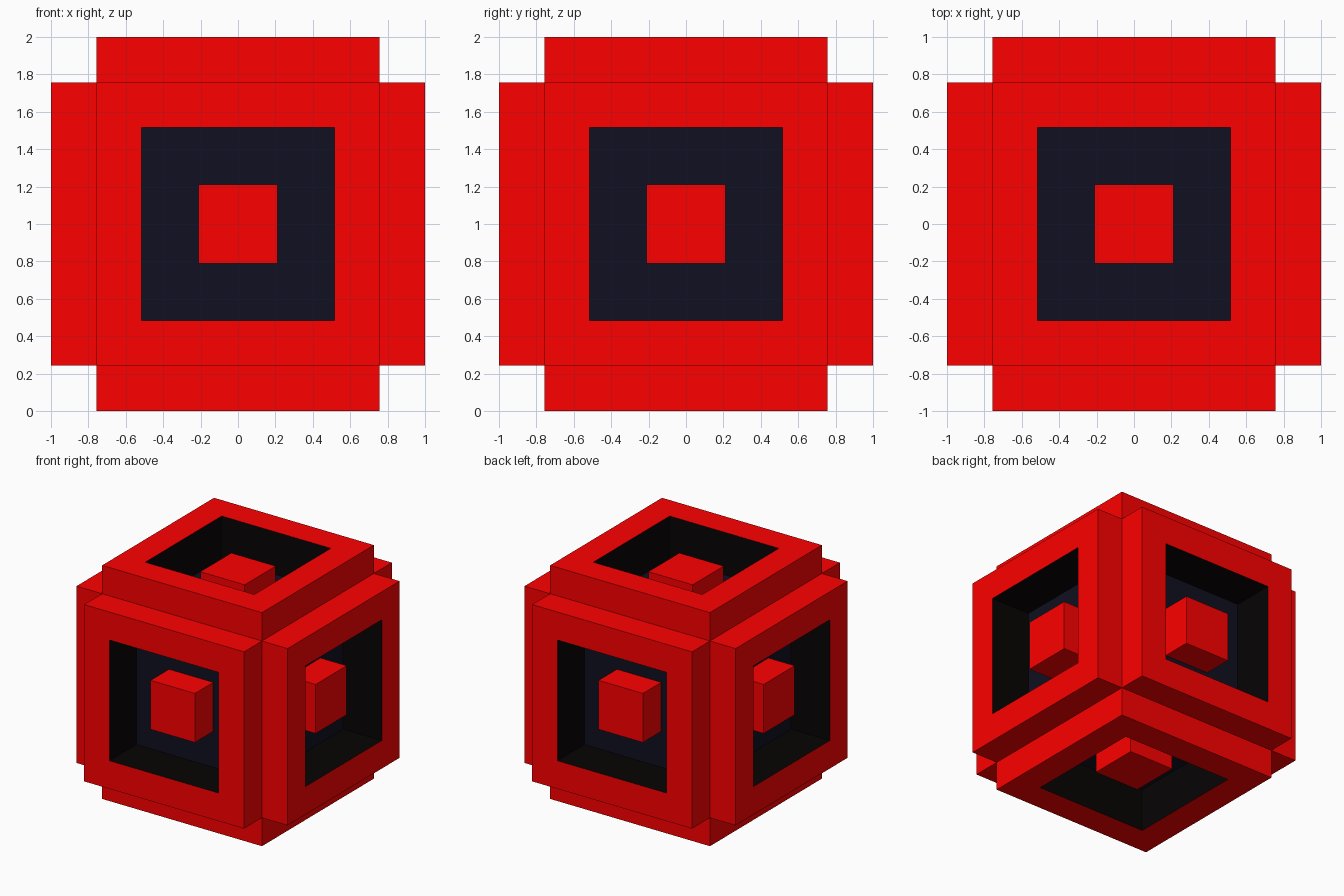
import bpy
import bmesh
from mathutils import Matrix, Vector

if "Cube" in bpy.data.objects:
    bpy.data.objects.remove(bpy.data.objects["Cube"])

CENTRE = Vector((0, 0, 1))
CORE = 0.757      # half width of the core cube and of every raised panel
OPENING = 0.517   # half width of the recess
FLOOR = 0.635     # distance of the recess floor from the centre
NUB = 0.21        # half width of the small block
NUB_TOP = 0.883   # distance of the block's outer face from the centre


def material(name, colour):
    mat = bpy.data.materials.new(name)
    mat.diffuse_color = (*colour, 1)
    mat.use_nodes = True
    mat.node_tree.nodes["Principled BSDF"].inputs["Base Color"].default_value = mat.diffuse_color
    return mat


red = material("red", (1.0, 0.0, 0.0))
black = material("black", (0.002, 0.001, 0.001))
navy = material("navy", (0.005, 0.005, 0.015))


def finish(bm, name, mats):
    bmesh.ops.recalc_face_normals(bm, faces=bm.faces[:])
    mesh = bpy.data.meshes.new(name)
    bm.to_mesh(mesh)
    bm.free()
    for mat in mats:
        mesh.materials.append(mat)
    obj = bpy.data.objects.new(name, mesh)
    obj.location = CENTRE
    bpy.context.collection.objects.link(obj)
    return obj


def extrude_each(bm, faces, normals, distance):
    caps = bmesh.ops.extrude_discrete_faces(bm, faces=faces)["faces"]
    for face, normal in zip(caps, normals):
        bmesh.ops.translate(bm, verts=face.verts[:], vec=normal * distance)
    return caps


# Body: a cube with a raised panel and a square recess on all six sides
bm = bmesh.new()
bmesh.ops.create_cube(bm, size=2 * CORE)
bm.normal_update()
faces = bm.faces[:]
caps = extrude_each(bm, faces, [f.normal.copy() for f in faces], 1 - CORE)
bm.normal_update()
bmesh.ops.inset_individual(bm, faces=caps, thickness=CORE - OPENING,
                           use_even_offset=True)
bm.normal_update()
rims = set(f for f in bm.faces if f not in caps)
floors = extrude_each(bm, caps, [f.normal.copy() for f in caps], FLOOR - 1)
for face in bm.faces:
    if face in floors:
        face.material_index = 2
    elif face not in rims:
        face.material_index = 1
finish(bm, "recessed_body", [red, black, navy])

# Small blocks standing on the recess floors
sides = {"front": (0, -1, 0), "back": (0, 1, 0), "left": (-1, 0, 0),
         "right": (1, 0, 0), "top": (0, 0, 1), "bottom": (0, 0, -1)}
for side, direction in sides.items():
    bm = bmesh.new()
    offset = Vector(direction) * (NUB_TOP - NUB)
    bmesh.ops.create_cube(bm, size=2 * NUB, matrix=Matrix.Translation(offset))
    finish(bm, side + "_block", [red])
